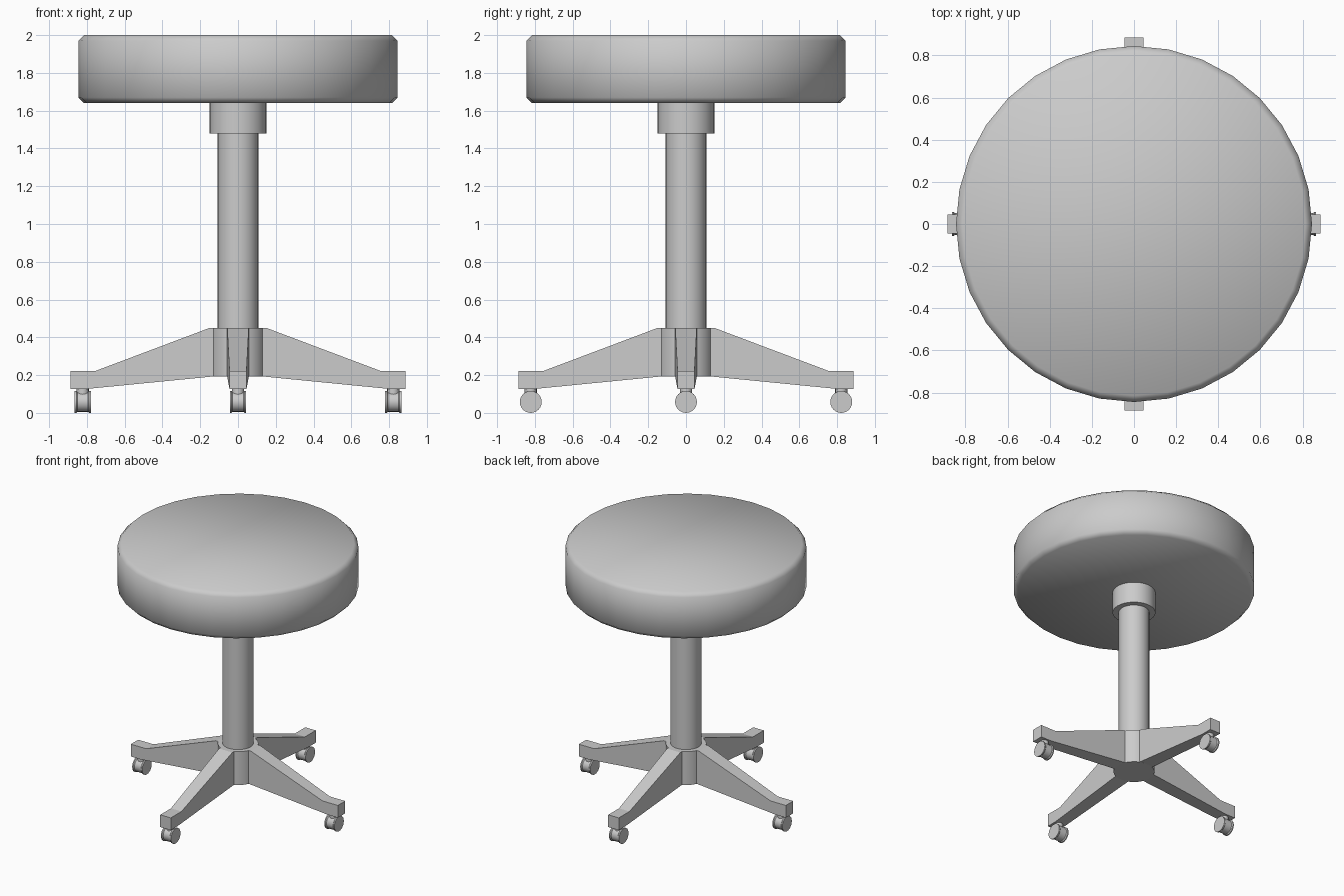
import bpy
import bmesh
from math import pi, cos, sin, radians
from mathutils import Matrix

cube = bpy.data.objects.get("Cube")
if cube:
    bpy.data.objects.remove(cube, do_unlink=True)

grey = bpy.data.materials.new("plain grey")
grey.use_nodes = True
colour = (0.6, 0.6, 0.6, 1)
grey.diffuse_color = colour
grey.node_tree.nodes["Principled BSDF"].inputs["Base Color"].default_value = colour


def finish(name, bm, smooth_angle=None):
    """Turn a bmesh into an object, shaded flat unless an angle is given."""
    bmesh.ops.recalc_face_normals(bm, faces=bm.faces[:])
    mesh = bpy.data.meshes.new(name)
    bm.to_mesh(mesh)
    bm.free()
    mesh.materials.append(grey)
    obj = bpy.data.objects.new(name, mesh)
    bpy.context.collection.objects.link(obj)
    if smooth_angle:
        bpy.ops.object.select_all(action='DESELECT')
        obj.select_set(True)
        bpy.context.view_layer.objects.active = obj
        bpy.ops.object.shade_smooth_by_angle(angle=radians(smooth_angle))
    return obj


def lathe(name, profile, segments=32, smooth_angle=35, matrix=None):
    """Closed solid of revolution about z from (radius, height) pairs."""
    bm = bmesh.new()
    rings = []
    for r, z in profile:
        rings.append([bm.verts.new((r * cos(2 * pi * i / segments),
                                    r * sin(2 * pi * i / segments), z))
                      for i in range(segments)])
    for low, high in zip(rings, rings[1:]):
        for i in range(segments):
            j = (i + 1) % segments
            bm.faces.new((low[i], low[j], high[j], high[i]))
    bm.faces.new(rings[0])
    bm.faces.new(rings[-1])
    if matrix:
        bm.transform(matrix)
    return finish(name, bm, smooth_angle)


# Padded seat with softly shaded, chamfered rims
lathe("seat", [(0.815, 1.64), (0.845, 1.67), (0.845, 1.97), (0.815, 2.0)],
      smooth_angle=100)

# Collar, column and hub
lathe("seat_collar", [(0.15, 1.48), (0.15, 1.645)])
lathe("column", [(0.108, 0.4), (0.108, 1.5)])
lathe("hub", [(0.143, 0.192), (0.143, 0.45)])

# Side outline of a leg: (distance from centre, height, half width)
LEG = [(0.10, 0.45, 0.058), (0.15, 0.45, 0.057), (0.755, 0.222, 0.045),
       (0.886, 0.222, 0.045), (0.886, 0.127, 0.045), (0.80, 0.127, 0.045),
       (0.10, 0.196, 0.058)]


def leg(name, turn):
    bm = bmesh.new()
    left = [bm.verts.new((x, w, z)) for x, z, w in LEG]
    right = [bm.verts.new((x, -w, z)) for x, z, w in LEG]
    bm.faces.new(left)
    bm.faces.new(right)
    for i in range(len(LEG)):
        j = (i + 1) % len(LEG)
        bm.faces.new((left[i], left[j], right[j], right[i]))
    bm.transform(turn)
    return finish(name, bm)


# Four legs, each with a caster whose axle runs along x
WHEEL = [(0.058, -0.043), (0.058, -0.034), (0.052, -0.028),
         (0.052, 0.028), (0.058, 0.034), (0.058, 0.043)]
for k, side in enumerate(("left", "back", "right", "front")):
    turn = Matrix.Rotation(k * pi / 2, 4, 'Z')
    leg(side + "_leg", turn)
    spot = turn @ Matrix.Translation((0.822, 0, 0))
    at = Matrix.Translation(spot.translation)
    lathe(side + "_caster_stem", [(0.032, 0.08), (0.032, 0.135)], 16, matrix=at)
    axle = at @ Matrix.Translation((0, 0, 0.058)) @ Matrix.Rotation(pi / 2, 4, 'Y')
    lathe(side + "_caster_wheel", WHEEL, 24, matrix=axle)
